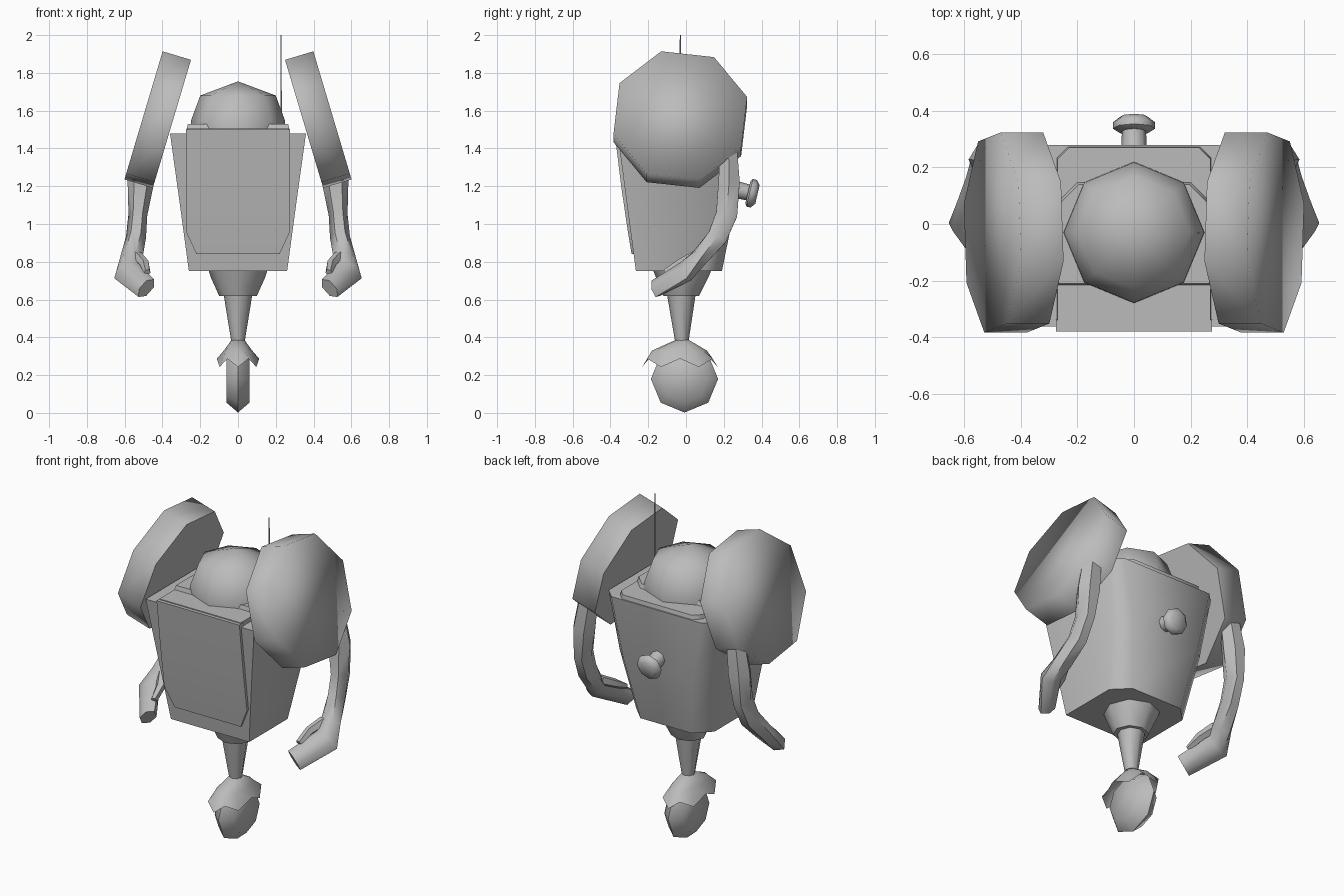
import bpy, bmesh, math
from mathutils import Vector, Matrix

cube = bpy.data.objects.get("Cube")
if cube:
    bpy.data.objects.remove(cube, do_unlink=True)

grey = bpy.data.materials.new("plain grey")
grey.use_nodes = True
grey.diffuse_color = (0.5, 0.5, 0.5, 1)
grey.node_tree.nodes["Principled BSDF"].inputs["Base Color"].default_value = (0.5, 0.5, 0.5, 1)


def loft(name, rings, cap_start=True, cap_end=True, angle=50):
    """Skin a series of equal rings; a ring of one point makes a tip."""
    bm = bmesh.new()
    loops = [[bm.verts.new(p) for p in ring] for ring in rings]
    for a, b in zip(loops, loops[1:]):
        n = max(len(a), len(b))
        for i in range(n):
            j = (i + 1) % n
            if len(b) == 1:
                bm.faces.new((a[i], a[j], b[0]))
            else:
                bm.faces.new((a[i], a[j], b[j], b[i]))
    if cap_start:
        bm.faces.new(loops[0][::-1])
    if cap_end and len(loops[-1]) > 2:
        bm.faces.new(loops[-1])
    bmesh.ops.recalc_face_normals(bm, faces=bm.faces)
    mesh = bpy.data.meshes.new(name)
    bm.to_mesh(mesh)
    bm.free()
    mesh.materials.append(grey)
    mesh.polygons.foreach_set("use_smooth", [True] * len(mesh.polygons))
    mesh.set_sharp_from_angle(angle=math.radians(angle))
    obj = bpy.data.objects.new(name, mesh)
    bpy.context.collection.objects.link(obj)
    return obj


def ellipse(z, rx, ry, y=0.0, n=8, x=0.0, jag=0.0):
    """Level ring with a corner on -y; jag makes the height alternate."""
    return [Vector((x + rx * math.sin(2 * math.pi * i / n),
                    y - ry * math.cos(2 * math.pi * i / n),
                    z + (jag if i % 2 else -jag))) for i in range(n)]


def body_ring(z, w, front, back, chamfer):
    """Box section with cut rear corners."""
    return [(-w, front, z), (w, front, z), (w, back - chamfer, z),
            (w - chamfer, back, z), (-w + chamfer, back, z), (-w, back - chamfer, z)]


# Torso, tapering downwards
loft("torso", [body_ring(0.75, 0.26, -0.265, 0.19, 0.09),
               body_ring(1.12, 0.31, -0.315, 0.265, 0.08),
               body_ring(1.48, 0.36, -0.362, 0.28, 0.06)], angle=60)

# Chest plate with narrowed lower corners
plate = [(0.84, 0.22, -0.288), (0.96, 0.275, -0.308), (1.2, 0.275, -0.343), (1.5, 0.275, -0.38)]
loft("chest_plate", [[(-w, y, z), (w, y, z), (w, y + 0.04, z), (-w, y + 0.04, z)]
                     for z, w, y in plate])

# Top deck, dome and antenna
loft("top_deck", [body_ring(1.46, 0.275, -0.36, 0.275, 0.04),
                  body_ring(1.505, 0.27, -0.36, 0.27, 0.04)])
loft("dome_collar", [body_ring(1.49, 0.275, -0.22, 0.15, 0.07),
                     body_ring(1.53, 0.265, -0.21, 0.14, 0.07)])
loft("dome", [ellipse(1.5, 0.25, 0.25, -0.03), ellipse(1.55, 0.248, 0.248, -0.03),
              ellipse(1.68, 0.2, 0.2, -0.03), [(0, -0.03, 1.755)]], angle=80)
loft("antenna", [ellipse(1.5, 0.005, 0.005, -0.03, 6, 0.228),
                 ellipse(2.0, 0.003, 0.003, -0.03, 6, 0.228)])

# Waist funnel and stem
loft("waist", [ellipse(0.77, 0.16, 0.16, -0.02), ellipse(0.72, 0.145, 0.14, -0.02),
               ellipse(0.62, 0.10, 0.095, -0.025)])
loft("stem", [ellipse(0.64, 0.078, 0.078, -0.025), ellipse(0.38, 0.036, 0.036, -0.022)])

# Jagged fender shell over the wheel
loft("fender", [ellipse(0.385, 0.035, 0.037, -0.02, 12),
                ellipse(0.33, 0.075, 0.145, -0.035, 12),
                ellipse(0.265, 0.112, 0.2, -0.032, 12, jag=0.022)],
     cap_end=False, angle=80)

# Wheel with a ridged tread
loft("wheel", [[(x, -0.008 + r * math.sin(k * math.pi / 4), 0.18 - r * math.cos(k * math.pi / 4))
                for k in range(8)]
               for x, r in [(-0.062, 0.125), (0, 0.178), (0.062, 0.125)]], angle=60)

# Rear knob, tilted slightly down
tilt = Matrix.Translation((0, 0.347, 1.163)) @ Matrix.Rotation(math.radians(-90 - 13), 4, 'X')
for name, rings in [("knob_stem", [(-0.12, 0.052), (-0.07, 0.045), (-0.01, 0.042)]),
                    ("knob_cap", [(-0.02, 0.06), (-0.01, 0.075), (0.012, 0.075), (0.032, 0.05)])]:
    loft(name, [[tilt @ p for p in ellipse(z, r, r)] for z, r in rings])


def tube(name, sections, s, n=6):
    """Loft along a path; each section is centre, roll in degrees, half width, half depth."""
    centres = [Vector(c) for c, *_ in sections]
    rings = []
    for i, (c, roll, hu, hv) in enumerate(sections):
        t = (centres[min(i + 1, len(centres) - 1)] - centres[max(i - 1, 0)]).normalized()
        a = math.radians(roll)
        u = Vector((math.cos(a), 0, math.sin(a)))
        u = (u - t * u.dot(t)).normalized()
        v = t.cross(u)
        ring = []
        for k in range(n):
            p = 2 * math.pi * k / n
            q = Vector(c) + u * hu * math.cos(p) + v * hv * math.sin(p)
            ring.append((q.x * s, q.y, q.z))
        rings.append(ring)
    return loft(name, rings, angle=55)


arm = [((0.485, 0.225, 1.42), 0, 0.06, 0.05),
       ((0.515, 0.228, 1.22), 0, 0.07, 0.065),
       ((0.53, 0.215, 1.05), 0, 0.05, 0.065),
       ((0.54, 0.165, 0.93), 0, 0.053, 0.06),
       ((0.565, 0.07, 0.82), -8, 0.06, 0.05),
       ((0.59, 0.0, 0.75), -32, 0.075, 0.05),
       ((0.485, -0.16, 0.66), -48, 0.062, 0.04)]
thumb = [((0.535, 0.05, 0.83), 0, 0.03, 0.03),
         ((0.495, -0.03, 0.79), 0, 0.026, 0.026),
         ((0.48, -0.11, 0.745), -20, 0.018, 0.018)]

lean = math.radians(16.6)
for side, s in (("left", 1), ("right", -1)):
    # Tilted eight-sided shoulder disc
    rings = []
    for cx, cz in ((0.35, 1.53), (0.5, 1.575)):
        ring = []
        for k in range(8):
            a = math.radians(16 + 45 * k)
            up = 0.368 * math.sin(a)
            ring.append((s * (cx - up * math.sin(lean)), -0.03 + 0.368 * math.cos(a),
                         cz + up * math.cos(lean)))
        rings.append(ring)
    disc = loft(side + "_shoulder_disc", rings, angle=120)
    # Crisp edge around the inner face only
    inner = set(disc.data.polygons[-2].edge_keys)
    for e in disc.data.edges:
        e.use_edge_sharp = e.key in inner
    # Curved arm with hand and thumb
    tube(side + "_arm", arm, s)
    tube(side + "_thumb", thumb, s, 5)
